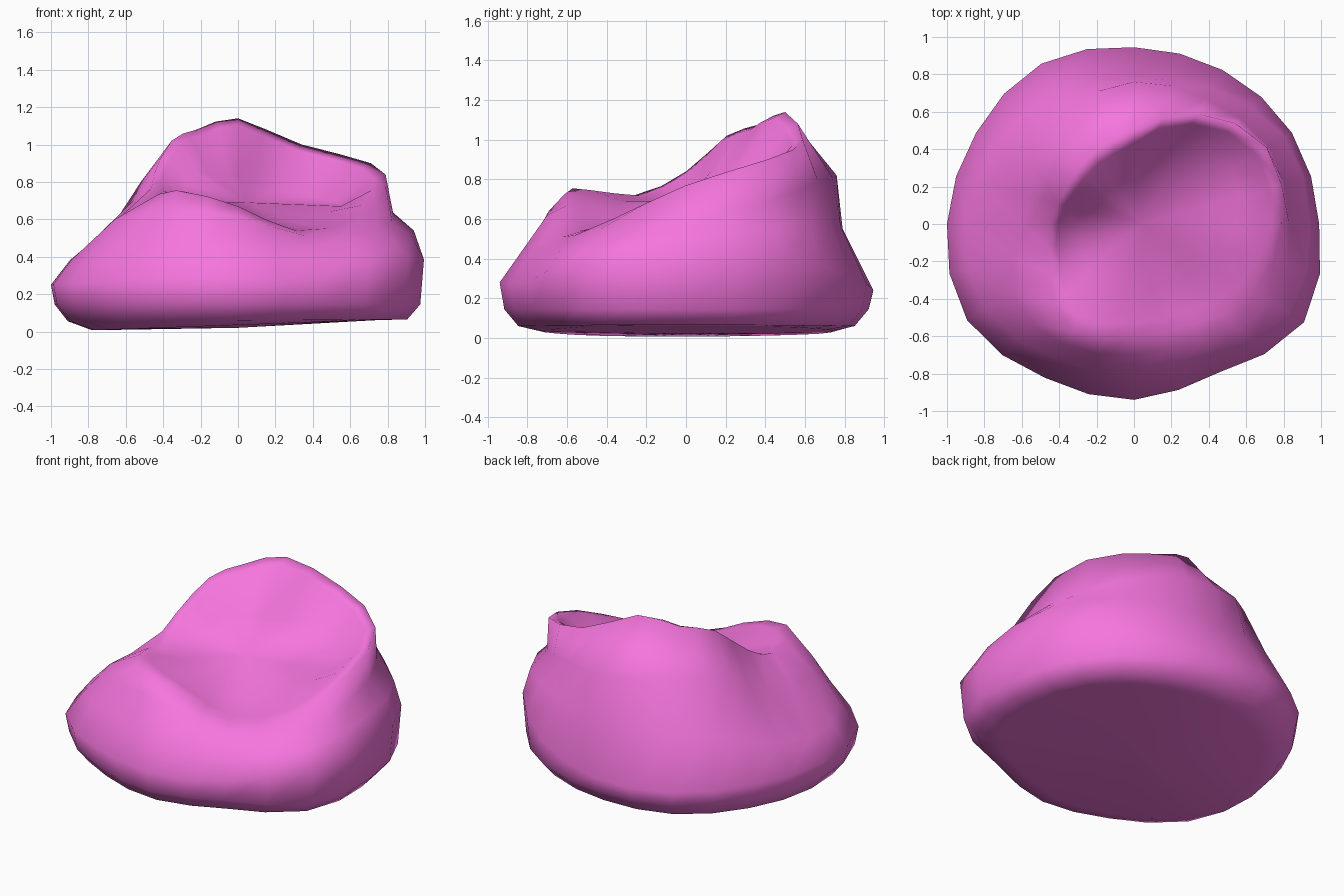
import bpy, bmesh, math

if "Cube" in bpy.data.objects:
    bpy.data.objects.remove(bpy.data.objects["Cube"])

# Loops of the slumped bag: (radius, height) every 30 degrees, starting at +x
WIDEST = [(.99, .36), (.975, .40), (.95, .32), (.945, .24), (.99, .24), (.975, .25),
          (1.0, .25), (1.03, .26), (.95, .28), (.94, .28), (.915, .28), (1.05, .40)]
SHOULDER = [(.94, .54), (.93, .56), (.84, .58), (.79, .55), (.83, .55), (.84, .48),
            (.90, .38), (.92, .41), (.83, .46), (.82, .45), (.82, .43), (.96, .48)]
UPPER = [(.83, .63), (.83, .69), (.77, .79), (.76, .82), (.70, .85), (.60, .80),
         (.59, .61), (.76, .60), (.74, .64), (.70, .62), (.72, .51), (.86, .55)]
RIM = [(.79, .77), (.82, .90), (.68, 1.0), (.50, 1.14), (.44, 1.08), (.41, 1.02),
       (.45, .84), (.52, .72), (.66, .755), (.60, .67), (.62, .54), (.74, .60)]
SEAT = [(.55, .67), (.60, .69), (.47, .76), (.27, .83), (.22, .84), (.25, .84),
        (.31, .74), (.32, .70), (.36, .69), (.36, .64), (.38, .58), (.45, .61)]
# Rounded inner edge of the rim, between rim and seat
LIP = [(r + (s - r) * .3, z + (t - z) * .12) for (r, z), (s, t) in zip(RIM, SEAT)]


def refine(loop):
    """Double the points of a closed loop with a Catmull-Rom midpoint."""
    out, n = [], len(loop)
    for i in range(n):
        a, b, c, d = (loop[(i + k) % n] for k in (-1, 0, 1, 2))
        out.append(b)
        out.append(tuple((9 * (q + r) - p - s) / 16 for p, q, r, s in zip(a, b, c, d)))
    return out


def place(loop):
    step = math.tau / len(loop)
    return [(r * math.cos(i * step), r * math.sin(i * step), z) for i, (r, z) in enumerate(loop)]


# Underside loops follow the widest outline, with a slight tilt
wide = place(refine(WIDEST))
base = [(x * .78, y * .78, .035 + .028 * x) for x, y, z in wide]
lower = [(x * .91, y * .90, .06 + .005 * x) for x, y, z in wide]
belly = [(x * .98, y * .975, .145) for x, y, z in wide]
loops = [base, lower, belly, wide] + [place(refine(l)) for l in (SHOULDER, UPPER, RIM, LIP, SEAT)]

# Skin the loops and close the underside and the seat
bm = bmesh.new()
rings = [[bm.verts.new(p) for p in loop] for loop in loops]
n = len(rings[0])
for a, b in zip(rings, rings[1:]):
    for i in range(n):
        j = (i + 1) % n
        bm.faces.new((a[i], a[j], b[j], b[i]))
bottom = bm.verts.new((0, 0, .02))
middle = bm.verts.new((.05, 0, .69))
for i in range(n):
    j = (i + 1) % n
    bm.faces.new((rings[0][j], rings[0][i], bottom))
    bm.faces.new((rings[-1][i], rings[-1][j], middle))
bmesh.ops.recalc_face_normals(bm, faces=bm.faces)
for f in bm.faces:
    f.smooth = True
mesh = bpy.data.meshes.new("bean_bag")
bm.to_mesh(mesh)
bm.free()

bag = bpy.data.objects.new("bean_bag", mesh)
bpy.context.collection.objects.link(bag)
pink = bpy.data.materials.new("pink_fabric")
pink.diffuse_color = (.92, .18, .73, 1)
pink.use_nodes = True
pink.node_tree.nodes["Principled BSDF"].inputs["Base Color"].default_value = pink.diffuse_color
mesh.materials.append(pink)
